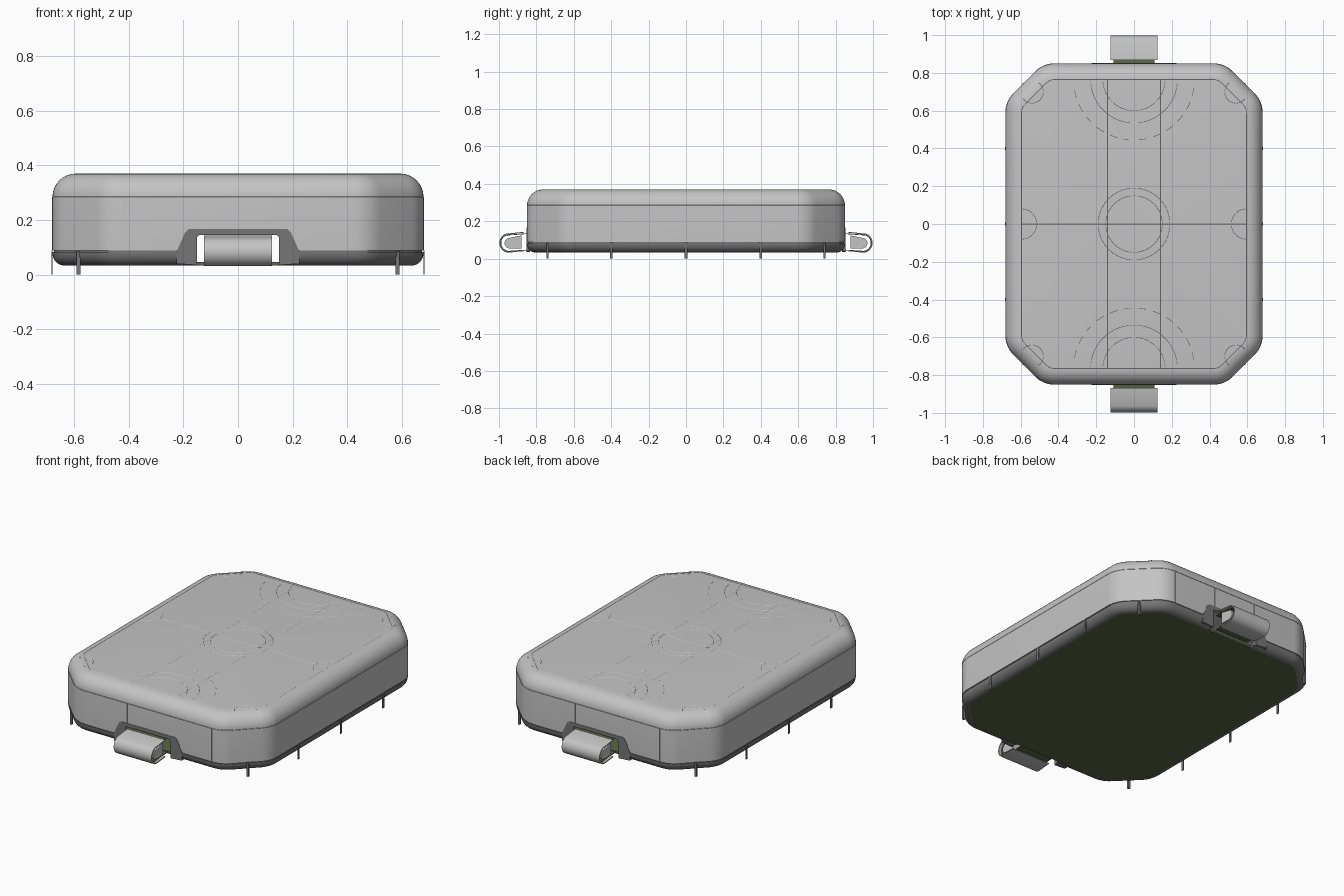
import bpy, bmesh, math
from mathutils import Vector

if "Cube" in bpy.data.objects:
    bpy.data.objects.remove(bpy.data.objects["Cube"])


def material(name, rgb):
    m = bpy.data.materials.new(name)
    m.diffuse_color = (*rgb, 1)
    m.use_nodes = True
    m.node_tree.nodes["Principled BSDF"].inputs["Base Color"].default_value = m.diffuse_color
    return m


GREY = material("metal grey", (0.55, 0.55, 0.55))
DARK = material("dark grey", (0.18, 0.18, 0.18))
GREEN = material("board green", (0.098, 0.132, 0.06))


def finish(name, bm, mat, smooth=True):
    bmesh.ops.recalc_face_normals(bm, faces=bm.faces)
    me = bpy.data.meshes.new(name)
    bm.to_mesh(me)
    bm.free()
    me.materials.append(mat)
    ob = bpy.data.objects.new(name, me)
    bpy.context.collection.objects.link(ob)
    if smooth:
        bpy.ops.object.select_all(action='DESELECT')
        ob.select_set(True)
        bpy.context.view_layer.objects.active = ob
        bpy.ops.object.shade_smooth_by_angle(angle=math.radians(32))
    return ob


def outline(inset, steps=6):
    """Rounded octagon, inset from the outer wall."""
    pts, r = [], 0.145 - inset
    t = 0.145 * math.tan(math.pi / 8)
    # arc centres of one quadrant, mirrored to the other three
    c1, c2 = (0.68 - 0.145, 0.65 - t), (0.48 - t, 0.85 - 0.145)
    for q, (sx, sy) in enumerate([(1, 1), (-1, 1), (-1, -1), (1, -1)]):
        quad = []
        for (cx, cy), a0 in ((c1, 0), (c2, 45)):
            for i in range(steps + 1):
                a = math.radians(a0 + 45 * i / steps)
                quad.append((sx * (cx + r * math.cos(a)), sy * (cy + r * math.sin(a))))
        pts += quad[::-1] if q % 2 else quad
    return pts


def loft(name, rings, mat, caps=(), closed=False, skip=None):
    """Bridge octagon rings (inset, z); skip leaves out one bridge."""
    bm = bmesh.new()
    loops = [[bm.verts.new((x, y, z)) for x, y in outline(i)] for i, z in rings]
    pairs = list(zip(loops, loops[1:])) + ([(loops[-1], loops[0])] if closed else [])
    for p, (a, b) in enumerate(pairs):
        for k in range(len(a) if p != skip else 0):
            j = (k + 1) % len(a)
            bm.faces.new((a[k], a[j], b[j], b[k]))
    for c in caps:
        bm.faces.new(loops[c])
    return finish(name, bm, mat)


def prism(name, pts, axis, lo, hi, mat, smooth=False):
    """Extrude a 2D outline along x (pts are y,z) or y (pts are x,z)."""
    bm = bmesh.new()
    put = (lambda p, d: (d, p[0], p[1])) if axis == 'x' else (lambda p, d: (p[0], d, p[1]))
    a = [bm.verts.new(put(p, lo)) for p in pts]
    b = [bm.verts.new(put(p, hi)) for p in pts]
    bm.faces.new(a)
    bm.faces.new(b)
    for k in range(len(a)):
        j = (k + 1) % len(a)
        bm.faces.new((a[k], a[j], b[j], b[k]))
    return finish(name, bm, mat, smooth)


def box(name, x0, x1, y0, y1, z0, z1, mat):
    return prism(name, [(x0, z0), (x1, z0), (x1, z1), (x0, z1)], 'y', y0, y1, mat)


def fillet(r, i0, z0, a0, a1, n=8):
    return [(i0 - r * math.cos(math.radians(a0 + (a1 - a0) * k / n)),
             z0 + r * math.sin(math.radians(a0 + (a1 - a0) * k / n))) for k in range(n + 1)]


# hollow cover with a rounded top edge
skin = 0.012
cover = loft("cover", [(skin, 0.088), (0, 0.088)] + fillet(0.085, 0.085, 0.285, 0, 90)
             + fillet(0.085 - skin, 0.085, 0.285, 90, 0), GREY, caps=(10, 11), closed=True, skip=10)

# lower rim, recessed seam above it and a rounded bottom edge
rim = loft("lower_rim", [(0.02, 0.094), (0.005, 0.094), (0.005, 0.082), (0, 0.082)]
           + fillet(0.045, 0.045, 0.078, 0, -90) + [(0.045, 0.045), (0.02, 0.07)], DARK, closed=True)

# connector openings
cutter = box("opening_cutter", -0.15, 0.15, -1, 1, -0.1, 0.145, DARK)
cutter.hide_render = True
cutter.hide_viewport = True
cutter.display_type = 'WIRE'
for ob in (cover, rim):
    m = ob.modifiers.new("opening", 'BOOLEAN')
    m.object = cutter
    m.solver = 'EXACT'

# circuit board closing the underside
loft("circuit_board", [(0.042, 0.034), (0.042, 0.046)], GREEN, caps=(0, 1))


# connector at each end: frame, strap loop, green liner and core
def strap_outline(grow, start):
    pts = [(start, 0.046 - grow)]
    for k in range(13):
        a = math.radians(-80 + 148 * k / 12)
        pts.append((0.945 + (0.047 + grow) * math.cos(a), 0.084 + (0.047 + grow) * math.sin(a)))
    return pts + [(start, 0.138 + grow)]


def band(name, side, outer, inner, start, half, mat):
    loop = strap_outline(outer, start) + strap_outline(inner, start)[::-1]
    prism(name, [(side * y, z) for y, z in loop], 'x', -half, half, mat, True)


frame = [(-0.225, 0.085), (-0.195, 0.152), (-0.18, 0.167), (0.18, 0.167), (0.195, 0.152), (0.225, 0.085),
         (0.225, 0.04), (0.15, 0.035), (0.15, 0.138), (0.143, 0.145), (-0.143, 0.145), (-0.15, 0.138),
         (-0.15, 0.035), (-0.225, 0.04)]
for s, side in ((-1, "front"), (1, "back")):
    prism(side + "_opening_frame", frame, 'y', s * 0.835, s * 0.852, DARK)
    band(side + "_strap", s, 0.006, 0, 0.868, 0.125, GREY)
    band(side + "_strap_liner", s, 0, -0.004, 0.82, 0.108, GREEN)
    core = [(0.88, 0.055)] + [(0.942 + 0.028 * math.cos(math.radians(a)), 0.083 + 0.028 * math.sin(math.radians(a)))
                              for a in range(-90, 76, 15)] + [(0.88, 0.124)]
    prism(side + "_connector_core", [(s * y, z) for y, z in core], 'x', -0.118, 0.118, GREY, True)

# solder pins
for s in (-1, 1):
    for y in (-0.4, 0, 0.4):
        box("side_pin", s * 0.679, s * 0.684, y - 0.007, y + 0.007, 0, 0.088, DARK)
    for t in (-1, 1):
        box("corner_pin", s * 0.578, s * 0.591, t * 0.735, t * 0.747, 0, 0.085, DARK)


# fine ridge lines on the top face
def seam(name, pts):
    bm = bmesh.new()
    prev = None
    for k, p in enumerate(pts):
        d = Vector(pts[min(k + 1, len(pts) - 1)]) - Vector(pts[max(k - 1, 0)])
        w = Vector((-d.y, d.x)).normalized() * 0.002
        row = [bm.verts.new((p[0] + t * w.x, p[1] + t * w.y, 0.371 - abs(t) * 0.0012)) for t in (1, 0, -1)]
        if prev:
            bm.faces.new((prev[0], prev[1], row[1], row[0]))
            bm.faces.new((prev[1], prev[2], row[2], row[1]))
        prev = row
    finish(name, bm, GREY, False)


def arc(cx, cy, r, a0, a1, n=40):
    return [(cx + r * math.cos(math.radians(a0 + (a1 - a0) * k / n)),
             cy + r * math.sin(math.radians(a0 + (a1 - a0) * k / n))) for k in range(n + 1)]


for r in (0.15, 0.19):
    seam("centre_seam", arc(0, 0, r, 0, 360))
seam("middle_seam", [(-0.595, 0), (0.595, 0)])
edge = outline(0.085)
seam("border_seam", edge + edge[:1])
for s in (-1, 1):
    seam("long_seam", [(s * 0.14, -0.765), (s * 0.14, 0.765)])
    seam("side_seam", arc(s * 0.595, 0, 0.08, 90 if s > 0 else -90, 270 if s > 0 else 90))
    for r in (0.165, 0.23):
        seam("end_seam", arc(0, s * 0.765, r, 0, -180 * s))
    for k in range(12):
        a = -s * (8 + 14 * k)
        seam("dashed_end_seam", arc(0, s * 0.765, 0.32, a, a - s * 8, 4))
    for t in (-1, 1):
        mid = math.degrees(math.atan2(-t, -s))
        seam("corner_seam", arc(s * 0.54, t * 0.70, 0.06, mid - 95, mid + 95))

# fine ridge lines on the walls
loft("wall_seam", [(0.001, 0.283), (-0.001, 0.285), (0.001, 0.287)], GREY)
for s in (-1, 1):
    box("side_wall_seam", s * 0.675, s * 0.681, -0.0015, 0.0015, 0.09, 0.285, GREY)
    for x in (-0.42, -0.14, 0.14, 0.42):
        z0 = 0.165 if abs(x) < 0.2 else 0.09
        box("end_wall_seam", x - 0.0015, x + 0.0015, s * 0.845, s * 0.851, z0, 0.285, GREY)
